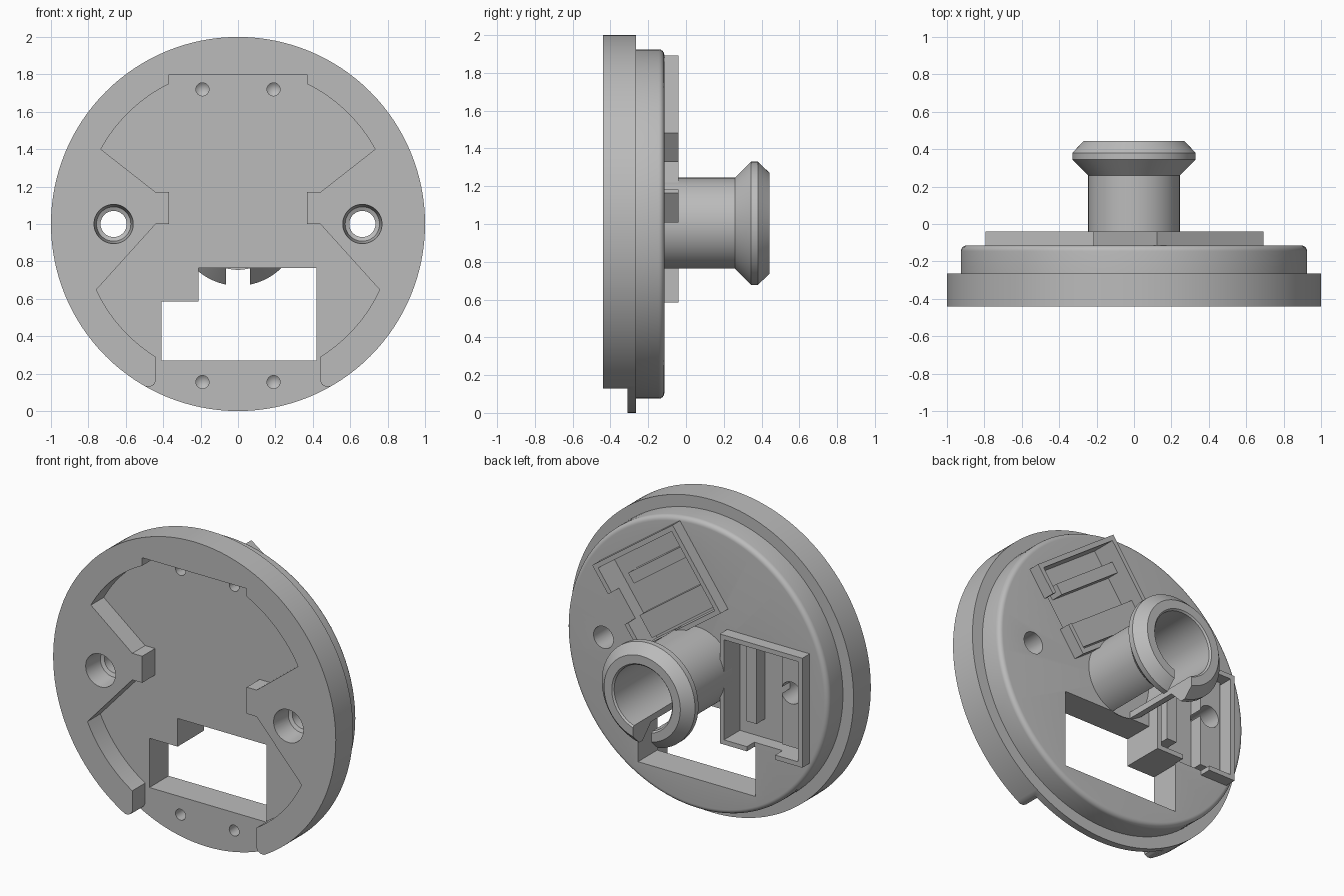
import bpy, bmesh
from math import sin, cos, radians, pi
from mathutils import Matrix, Vector

if "Cube" in bpy.data.objects:
    bpy.data.objects.remove(bpy.data.objects["Cube"])

grey = bpy.data.materials.new("plain grey")
grey.use_nodes = True
grey.diffuse_color = (0.5, 0.5, 0.5, 1)
grey.node_tree.nodes["Principled BSDF"].inputs["Base Color"].default_value = (0.5, 0.5, 0.5, 1)

MID = 1.0        # height of the disc axis
FRONT, STEP, BACK = -0.44, -0.265, -0.115
POCKET, FLOOR, RIM = -0.31, -0.2, -0.04


def make(name, bm):
    bmesh.ops.remove_doubles(bm, verts=bm.verts, dist=1e-5)
    bmesh.ops.recalc_face_normals(bm, faces=bm.faces)
    mesh = bpy.data.meshes.new(name)
    bm.to_mesh(mesh)
    bm.free()
    mesh.materials.append(grey)
    ob = bpy.data.objects.new(name, mesh)
    bpy.context.collection.objects.link(ob)
    return ob


def prism(name, points, y0, y1):
    """Extrude an (x, z) outline from y0 to y1."""
    bm = bmesh.new()
    face = bm.faces.new([bm.verts.new((x, y0, z)) for x, z in points])
    new = bmesh.ops.extrude_face_region(bm, geom=[face])["geom"]
    verts = [v for v in new if isinstance(v, bmesh.types.BMVert)]
    bmesh.ops.translate(bm, verts=verts, vec=(0, y1 - y0, 0))
    return make(name, bm)


def lathe(name, profile, x=0, z=MID, steps=96):
    """Spin a closed (radius, y) profile about the y direction."""
    bm = bmesh.new()
    vs = [bm.verts.new((x + r, y, z)) for r, y in profile]
    edges = [bm.edges.new((a, b)) for a, b in zip(vs, vs[1:] + vs[:1])
             if not (abs(a.co.x - x) < 1e-6 and abs(b.co.x - x) < 1e-6)]
    bmesh.ops.spin(bm, geom=vs + edges, cent=(x, 0, z), axis=(0, 1, 0),
                   angle=2 * pi, steps=steps)
    return make(name, bm)


def cut(ob, *cutters):
    bpy.context.view_layer.objects.active = ob
    for c in cutters:
        c.hide_render = True
        mod = ob.modifiers.new("cut", 'BOOLEAN')
        mod.operation, mod.solver, mod.object = 'DIFFERENCE', 'EXACT', c
        bpy.ops.object.modifier_apply(modifier=mod.name)
        bpy.data.objects.remove(c)


def arc(r, a0, a1, n=16):
    angles = [radians(a0 + (a1 - a0) * i / n) for i in range(n + 1)]
    return [(r * cos(a), MID + r * sin(a)) for a in angles]


def rect(x0, x1, z0, z1):
    return [(x0, z0), (x1, z0), (x1, z1), (x0, z1)]


def hole(x, z, profile, steps=48):
    return lathe("hole_cutter", profile, x, z, steps)


def bolt_hole(x):
    return hole(x, MID, [(0, -0.5), (0.105, -0.5), (0.105, FRONT), (0.092, POCKET),
                         (0.07, POCKET + 0.01), (0.07, 0), (0, 0)])


# Stepped disc with a rounded back edge
fillet = [(0.895 + 0.03 * cos(a), BACK - 0.03 + 0.03 * sin(a))
          for a in [i * pi / 12 for i in range(7)]]
disc = lathe("stepped_disc", [(0, FRONT), (1, FRONT), (1, STEP), (0.925, STEP)]
             + fillet + [(0, BACK)], steps=128)

# Front recess, open at the bottom
half = ([(0.37, 1.8)] + arc(0.835, 63.7, 28.6)
        + [(0.44, 1.17), (0.37, 1.17), (0.37, 1.0), (0.44, 1.0)]
        + arc(0.835, -24.9, -58.2)
        + [(0.44, 0.16), (0.45, 0.14), (0.47, 0.13), (0.55, 0.13), (0.55, -0.2)])
recess = half + [(-x, z) for x, z in reversed(half)]
cut(disc, prism("recess_cutter", recess, -0.6, POCKET))

# Stepped window
window = [(-0.41, 0.27), (0.42, 0.27), (0.42, 0.765),
          (-0.21, 0.765), (-0.21, 0.585), (-0.41, 0.585)]
cut(disc, prism("window_cutter", window, -0.6, 0.2))

# Bolt holes, countersunk centre hole and blind screw holes
cut(disc, bolt_hole(-0.665), bolt_hole(0.665))
cut(disc, hole(0, MID, [(0, -0.5), (0.12, -0.5), (0.12, POCKET), (0.055, -0.19),
                        (0.055, 0), (0, 0)]))
for x in (-0.19, 0.19):
    for z in (0.155, 1.72):
        cut(disc, hole(x, z, [(0, -0.5), (0.035, -0.5), (0.035, -0.23), (0, -0.2)], 24))

parts = [disc]


# Raised trays on the back
def tray(name, cx, cz, degrees, bolt=None):
    a = radians(degrees)

    def place(points):
        return [(cx + x * cos(a) - z * sin(a), cz + x * sin(a) + z * cos(a))
                for x, z in points]

    inside = place(rect(-0.262, 0.262, -0.32, 0.32))
    cut(disc, prism("floor_cutter", inside, FLOOR, 0.1))
    frame = prism(name + "_frame", place(rect(-0.292, 0.292, -0.35, 0.35)), BACK - 0.003, RIM)
    cut(frame, prism("frame_cutter", inside, -0.3, 0.1),
        prism("notch_cutter", place(rect(-0.1, 0.1, -0.5, -0.2)), BACK, 0.1))
    bar = prism(name + "_bar", place(rect(0.085, 0.155, -0.2, 0.325)), FLOOR - 0.01, BACK)
    ledge = prism(name + "_ledge", place(rect(-0.245, -0.095, -0.28, 0.325)),
                  FLOOR - 0.01, BACK)
    if bolt is not None:
        cut(ledge, bolt_hole(bolt))
    parts.extend([frame, bar, ledge])


tray("lower_tray", -0.503, 0.935, 0, bolt=-0.665)
tray("upper_tray", 0.237, 1.45, 54.3)

# Hollow flared spigot with a slot along its underside
spigot = lathe("spigot", [(0.205, BACK - 0.005), (0.245, BACK - 0.005), (0.245, 0.26),
                          (0.33, 0.345), (0.33, 0.38), (0.27, 0.443), (0.215, 0.443),
                          (0.205, 0.433)])
cut(spigot, prism("slot_cutter", rect(-0.065, 0.065, 0.5, 0.95), BACK, 0.6))
parts.append(spigot)

for ob in parts:
    bpy.ops.object.select_all(action='DESELECT')
    ob.select_set(True)
    bpy.context.view_layer.objects.active = ob
    bpy.ops.object.shade_smooth_by_angle(angle=radians(30))
